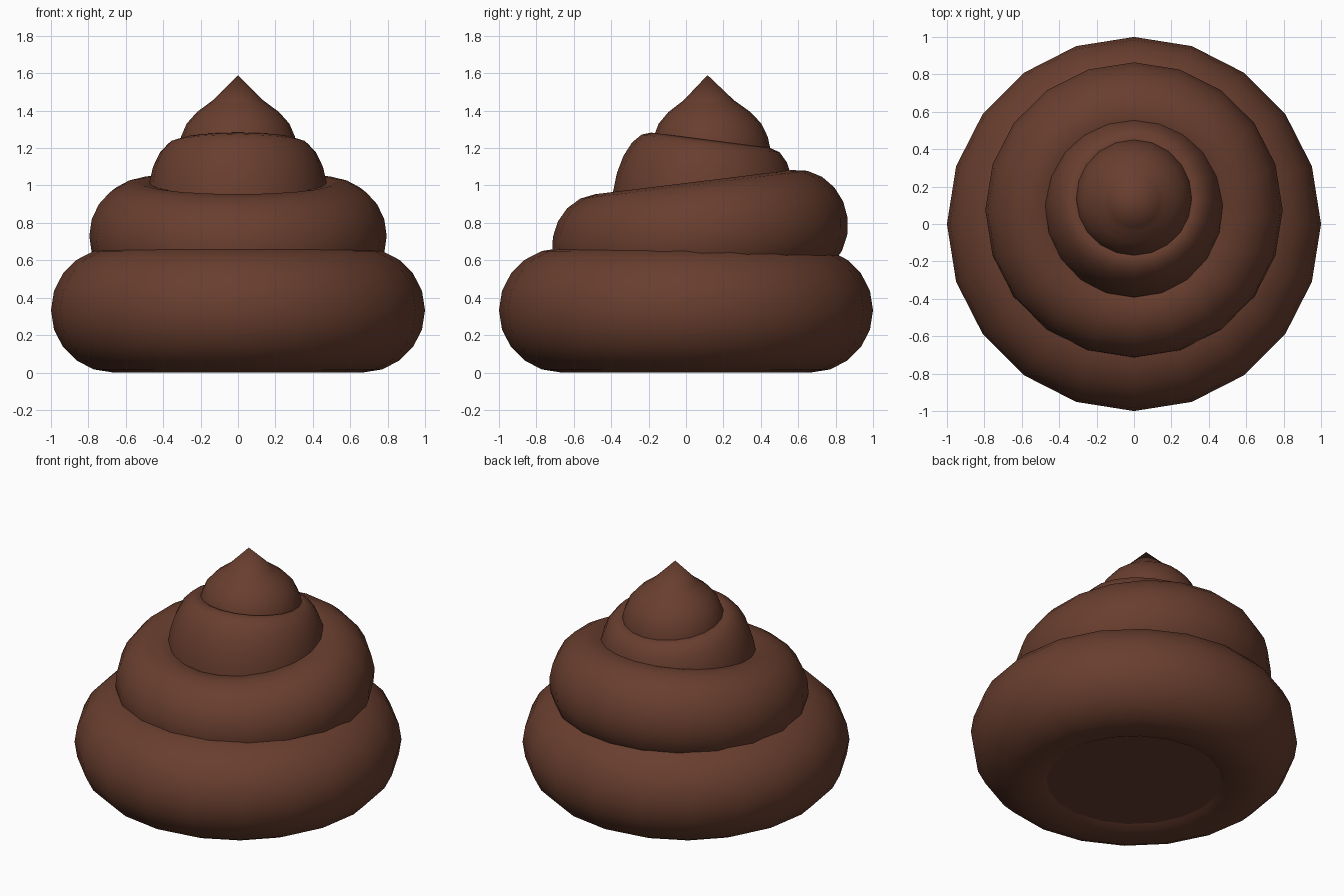
import bpy
import bmesh
from math import radians, cos, sin, pi

if "Cube" in bpy.data.objects:
    bpy.data.objects.remove(bpy.data.objects["Cube"])

SIDES = 20

brown = bpy.data.materials.new("brown")
brown.diffuse_color = (0.14, 0.048, 0.028, 1)
brown.use_nodes = True
brown.node_tree.nodes["Principled BSDF"].inputs["Base Color"].default_value = brown.diffuse_color


def finish(obj, name):
    obj.name = name
    obj.data.materials.append(brown)
    for p in obj.data.polygons:
        p.use_smooth = True


def coil(name, y, z, outer, tube, height, tilt):
    """Ring with an elliptical section, tilted about the x axis."""
    bpy.ops.mesh.primitive_torus_add(
        major_segments=SIDES, minor_segments=20,
        major_radius=outer - tube, minor_radius=tube,
        location=(0, y, z), rotation=(radians(tilt), 0, 0))
    obj = bpy.context.object
    obj.scale.z = height / tube
    finish(obj, name)


# Stacked rings
coil("bottom_coil", 0, 0.333, 1.0, 0.333, 0.333, 0)
coil("middle_coil", 0.075, 0.73, 0.795, 0.265, 0.29, 7)
coil("upper_coil", 0.09, 0.90, 0.485, 0.163, 0.344, -7.4)

# Disc closing the underside
bpy.ops.mesh.primitive_circle_add(vertices=SIDES, radius=0.54,
                                  fill_type='NGON', location=(0, 0, 0.03))
disc = bpy.context.object
disc.data.flip_normals()
finish(disc, "underside_disc")

# Domed cap with a pointed tip, leaning slightly forward
profile = [(0.30, 1.0), (0.315, 1.12), (0.315, 1.20), (0.305, 1.26),
           (0.275, 1.33), (0.22, 1.392), (0.165, 1.433), (0.135, 1.455)]
bm = bmesh.new()
rings = []
for r, z in profile:
    yc = 0.135 - 0.05 * (z - 1.2)
    rings.append([bm.verts.new((r * cos(2 * pi * i / SIDES),
                                yc + r * sin(2 * pi * i / SIDES), z))
                  for i in range(SIDES)])
tip = bm.verts.new((0, 0.115, 1.59))
for i in range(SIDES):
    j = (i + 1) % SIDES
    for a, b in zip(rings, rings[1:]):
        bm.faces.new((a[i], a[j], b[j], b[i]))
    bm.faces.new((rings[-1][i], rings[-1][j], tip))
mesh = bpy.data.meshes.new("tip_cap")
bm.to_mesh(mesh)
bm.free()
cap = bpy.data.objects.new("tip_cap", mesh)
bpy.context.collection.objects.link(cap)
finish(cap, "tip_cap")
